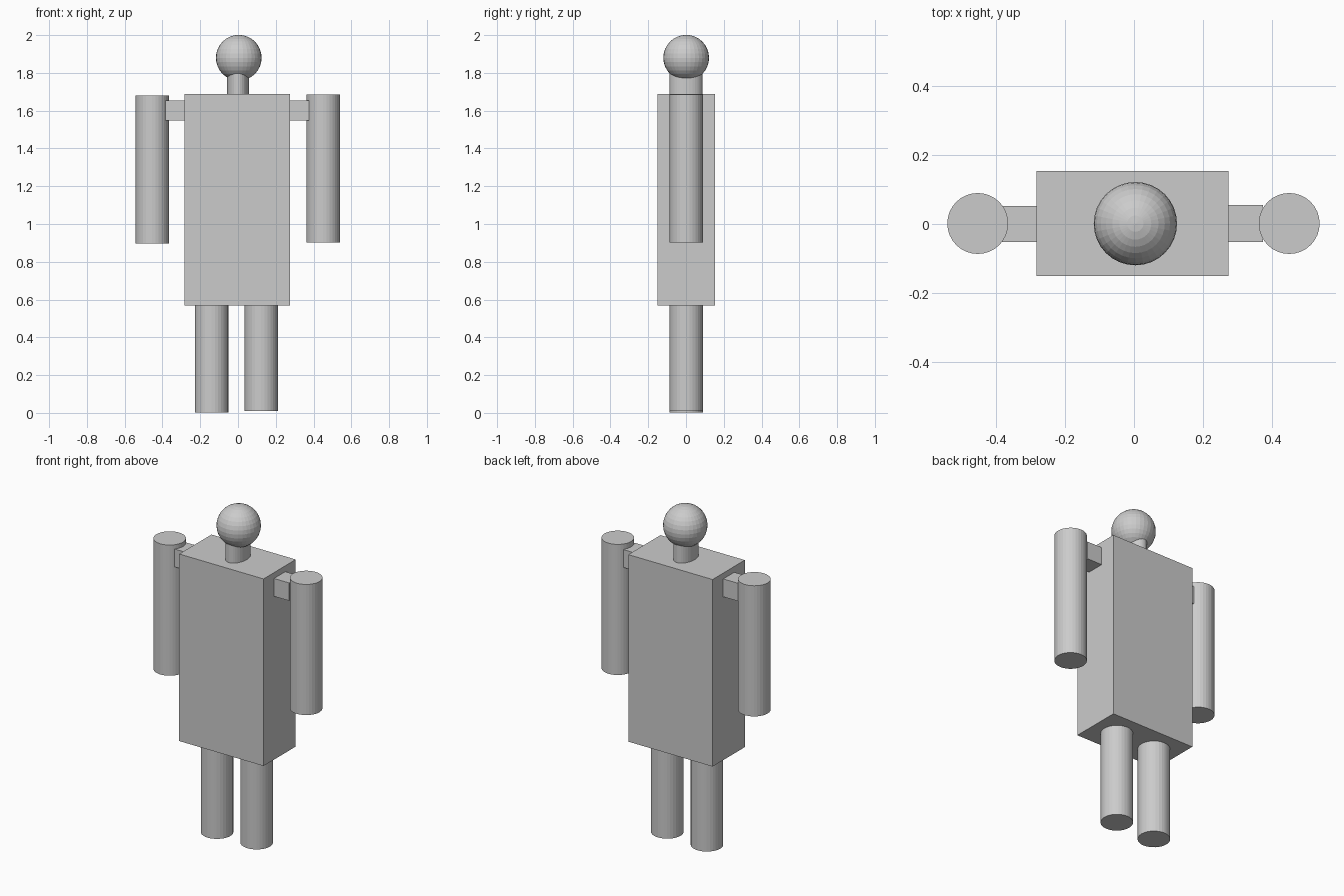
import bpy

if "Cube" in bpy.data.objects:
    bpy.data.objects.remove(bpy.data.objects["Cube"])


def box(name, x, y, z):
    """Box from (min, max) ranges on each axis."""
    centre = [(a + b) / 2 for a, b in (x, y, z)]
    bpy.ops.mesh.primitive_cube_add(size=1, location=centre)
    ob = bpy.context.object
    ob.name = name
    ob.scale = [b - a for a, b in (x, y, z)]
    return ob


def limb(name, x, z0, z1, rx=0.0885, ry=0.0885, y=0.0015):
    """Upright 32-sided cylinder between two heights."""
    bpy.ops.mesh.primitive_cylinder_add(
        vertices=32, radius=1, depth=1, location=(x, y, (z0 + z1) / 2))
    ob = bpy.context.object
    ob.name = name
    ob.scale = (rx, ry, z1 - z0)
    return ob


# Torso
box("torso", (-0.284, 0.275), (-0.151, 0.154), (0.568, 1.689))

# Shoulder blocks joining arms to torso
box("left_shoulder", (-0.386, -0.281), (-0.052, 0.053), (1.547, 1.654))
box("right_shoulder", (0.270, 0.375), (-0.052, 0.055), (1.547, 1.654))

# Arms
limb("left_arm", -0.454, 0.897, 1.680)
limb("right_arm", 0.451, 0.903, 1.686)

# Legs, tops set into the torso
limb("left_leg", -0.140, 0.003, 0.786)
limb("right_leg", 0.123, 0.010, 0.793)

# Neck, oval in plan
limb("neck", 0.0, 1.60, 1.82, rx=0.058, ry=0.087, y=0.0)

# Head
bpy.ops.mesh.primitive_uv_sphere_add(
    segments=32, ring_count=16, radius=0.121, location=(0.004, 0.001, 1.880))
bpy.context.object.name = "head"
